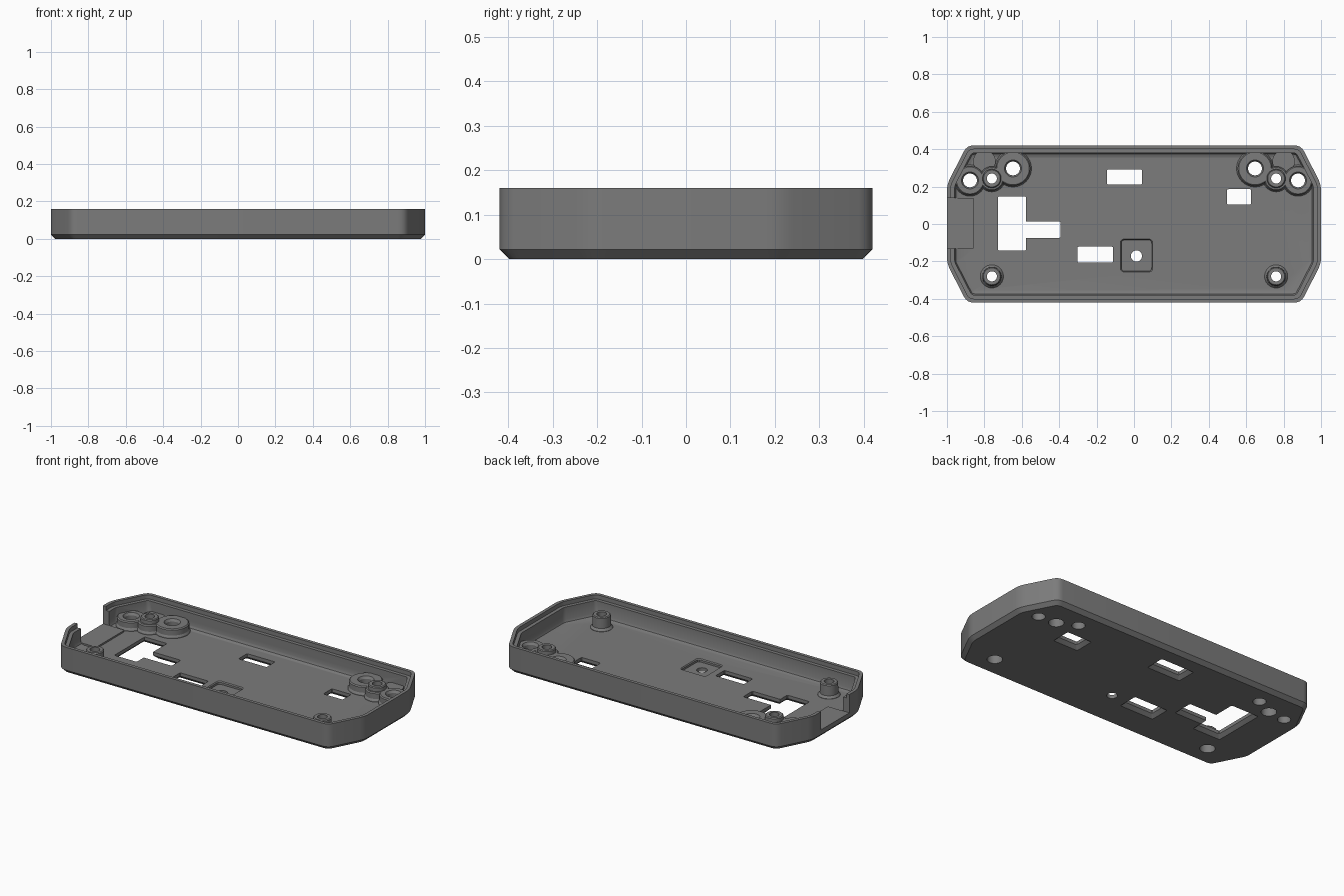
import bpy, bmesh, math
from mathutils import Vector

if "Cube" in bpy.data.objects:
    bpy.data.objects.remove(bpy.data.objects["Cube"])

grey = bpy.data.materials.new("dark grey plastic")
grey.diffuse_color = (0.2, 0.2, 0.2, 1)
grey.use_nodes = True
grey.node_tree.nodes["Principled BSDF"].inputs["Base Color"].default_value = grey.diffuse_color


def loft(name, rings):
    """Closed solid through equal-length rings of (x, y, z) points."""
    bm = bmesh.new()
    loops = [[bm.verts.new(p) for p in r] for r in rings]
    n = len(loops[0])
    for a, b in zip(loops, loops[1:]):
        for i in range(n):
            j = (i + 1) % n
            bm.faces.new((a[i], a[j], b[j], b[i]))
    bm.faces.new(loops[0][::-1])
    bm.faces.new(loops[-1])
    bmesh.ops.recalc_face_normals(bm, faces=bm.faces)
    me = bpy.data.meshes.new(name)
    bm.to_mesh(me)
    bm.free()
    me.materials.append(grey)
    ob = bpy.data.objects.new(name, me)
    bpy.context.collection.objects.link(ob)
    return ob


def round_corners(pts, d, steps=5):
    out = []
    for i, p in enumerate(pts):
        a = p + (pts[i - 1] - p).normalized() * d
        b = p + (pts[(i + 1) % len(pts)] - p).normalized() * d
        for k in range(steps):
            t = k / (steps - 1)
            out.append(a * (1 - t) ** 2 + p * 2 * t * (1 - t) + b * t * t)
    return out


def case_ring(z, inset):
    """Eight-sided case outline, moved inwards by inset."""
    base = [Vector(p) for p in ((1, -.212), (1, .212), (.893, .42), (-.893, .42),
                                (-1, .212), (-1, -.212), (-.893, -.42), (.893, -.42))]
    pts = []
    for i, p in enumerate(base):
        e0 = (p - base[i - 1]).normalized()
        e1 = (base[(i + 1) % 8] - p).normalized()
        n0, n1 = Vector((-e0.y, e0.x)), Vector((-e1.y, e1.x))
        pts.append(p + (n0 + n1) * inset / (1 + n0.dot(n1)))
    return [(v.x, v.y, z) for v in round_corners(pts, max(.008, .035 - inset * .5))]


def disc(name, x, y, levels, n=32):
    """Turned part: levels are (z, radius)."""
    return loft(name, [[(x + r * math.cos(2 * math.pi * k / n),
                         y + r * math.sin(2 * math.pi * k / n), z) for k in range(n)]
                       for z, r in levels])


def block(name, x0, x1, y0, y1, levels, d=.008):
    """Rounded rectangle: levels are (z, outward growth)."""
    rings = []
    for z, g in levels:
        pts = [Vector(p) for p in ((x0 - g, y0 - g), (x1 + g, y0 - g),
                                   (x1 + g, y1 + g), (x0 - g, y1 + g))]
        rings.append([(v.x, v.y, z) for v in round_corners(pts, d, 4)])
    return loft(name, rings)


def combine(target, tool, op):
    tool.hide_render = True
    m = target.modifiers.new(op, 'BOOLEAN')
    m.object, m.operation, m.solver = tool, op, 'EXACT'
    bpy.context.view_layer.objects.active = target
    bpy.ops.object.modifier_apply(modifier=m.name)
    bpy.data.objects.remove(tool)


# Hollow tray with chamfered base, stepped rim and sloped inner floor edge
case = loft("case_tray", [case_ring(z, i) for z, i in (
    (0, .022), (.022, 0), (.16, 0), (.16, .02), (.135, .02), (.135, .041),
    (.06, .041), (.046, .047), (.04, .062))])

# Connector notch through the left wall, with a slightly raised sill
combine(case, block("sill", -.99, -.856, -.131, .14, [(.02, 0), (.05, 0)]), 'UNION')
combine(case, block("notch", -1.1, -.9, -.131, .14, [(.05, 0), (.3, 0)], .001), 'DIFFERENCE')

# Corner pads and screw bosses
for s in (-1, 1):
    combine(case, disc("pad_web", s * .8, .335, [(.02, .06), (.075, .06)]), 'UNION')
    for x, y, r in ((.877, .233, .078), (.76, .243, .065), (.647, .297, .093)):
        combine(case, disc("pad", s * x, y, [(.02, r + .006), (.046, r + .006), (.056, r),
                                             (.088, r), (.094, r - .006)]), 'UNION')
    for y in (.243, -.28):
        combine(case, disc("boss", s * .76, y, [(.02, .062), (.042, .062), (.055, .051),
                                                (.115, .05), (.12, .045)]), 'UNION')

# Screw holes, counterbored from below
for s in (-1, 1):
    for y in (.243, -.28):
        combine(case, disc("screw_hole", s * .76, y, [
            (-.02, .043), (.05, .043), (.05, .027), (.2, .027)]), 'DIFFERENCE')
    for x, y in ((.877, .233), (.647, .297)):
        combine(case, disc("pad_hole", s * x, y, [
            (-.01, .037), (.08, .037), (.095, .046), (.11, .046)]), 'DIFFERENCE')

# Floor openings that flare towards the underside
flare = [(-.01, .03), (.02, 0), (.2, 0)]
for x0, x1, y0, y1 in ((-.727, -.578, -.142, .148), (-.6, -.392, -.074, .014),
                       (-.144, .043, .21, .292), (.497, .626, .104, .186),
                       (-.302, -.112, -.206, -.121)):
    combine(case, block("opening", x0, x1, y0, y1, flare), 'DIFFERENCE')

# Button pocket with a round hole
combine(case, block("pocket", -.068, .095, -.252, -.085,
                    [(.022, 0), (.034, 0), (.05, .012)], .02), 'DIFFERENCE')
combine(case, disc("button_hole", .013, -.171, [(-.02, .03), (.1, .03)]), 'DIFFERENCE')

bpy.ops.object.select_all(action='DESELECT')
case.select_set(True)
bpy.context.view_layer.objects.active = case
bpy.ops.object.shade_smooth_by_angle(angle=math.radians(25))
